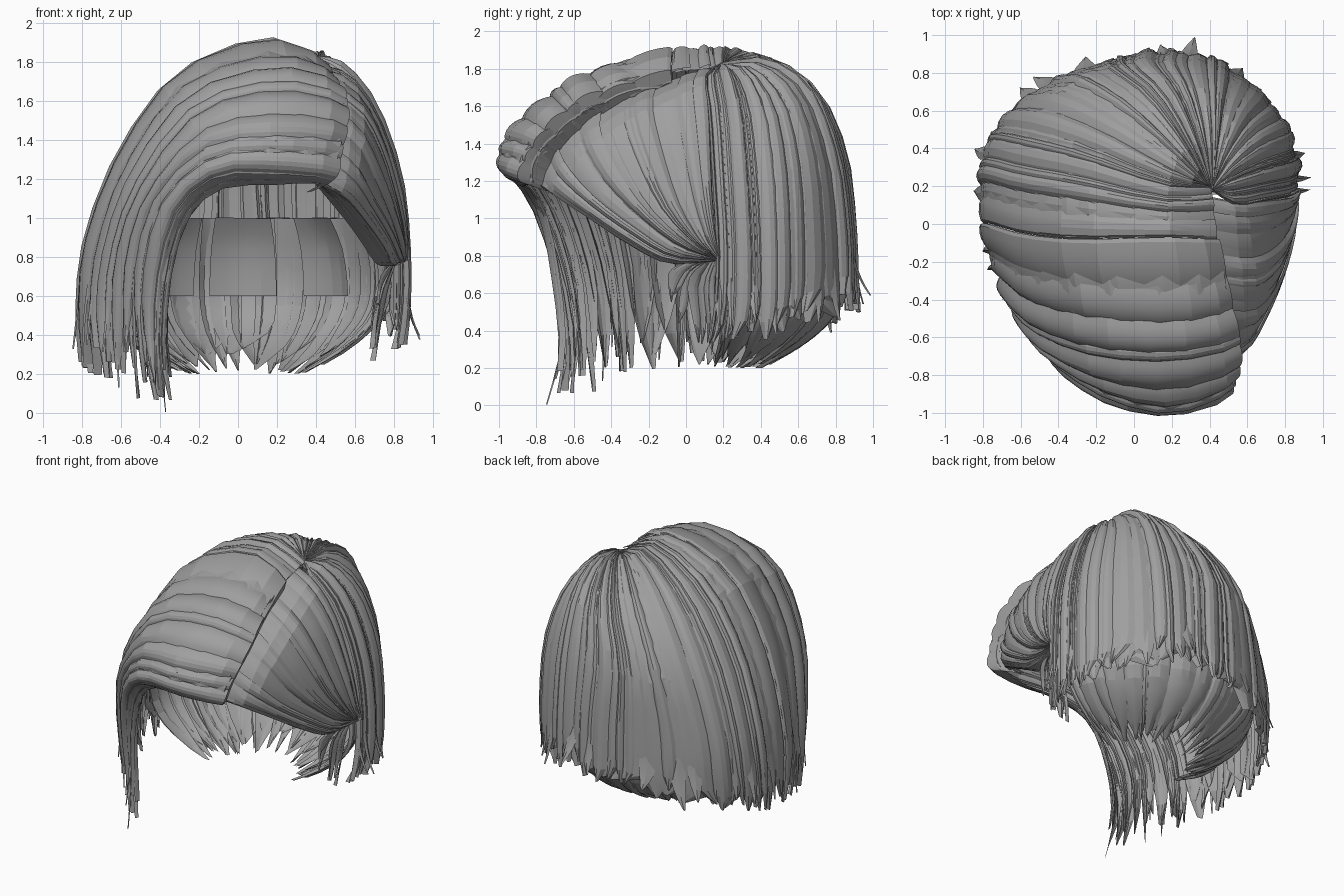
import bpy, math, random
from mathutils import Vector

random.seed(11)
if "Cube" in bpy.data.objects:
    bpy.data.objects.remove(bpy.data.objects["Cube"])

hair = bpy.data.materials.new("hair_grey")
hair.use_nodes = True
hair.diffuse_color = (0.35, 0.35, 0.35, 1)
hair.node_tree.nodes["Principled BSDF"].inputs["Base Color"].default_value = hair.diffuse_color


def spline(points, t):
    """Catmull-Rom point at t in 0..1."""
    last = len(points) - 1
    s = min(max(t, 0), 1) * last
    i = min(int(s), last - 1)
    f = s - i
    b, c = points[i], points[i + 1]
    a = points[i - 1] if i else b * 2 - c
    d = points[i + 2] if i + 2 <= last else c * 2 - b
    return (b * 2 + (c - a) * f + (a * 2 - b * 5 + c * 4 - d) * f * f
            + (b * 3 - a - c * 3 + d) * f ** 3) / 2


def outward(p):
    n = Vector((p.x, p.y, max(p.z - 0.9, 0)))
    return n.normalized()


class Locks:
    """Collects arched ribbons that follow a sheet of guide curves."""
    def __init__(self, guides):
        self.guides = guides
        self.verts, self.faces = [], []

    def add(self, u, width, start=0, end=1, lift=0, bulge=0.02, flare=0, taper=0.3, tilt=0, rows=13, cols=4):
        base = len(self.verts)
        bend = random.uniform(-1, 1) * width * 0.4
        for r in range(rows + 1):
            t = r / rows
            v = start + (end - start) * t
            curves = [spline(g, v) for g in self.guides]
            fade = max(0, (t - 1 + taper) / taper) if taper else 0
            w = width * (1 - 0.88 * fade ** 1.6)
            for c in range(cols + 1):
                k = 2 * c / cols - 1
                p = spline(curves, u + k * w / 2 + bend * fade ** 2)
                rise = lift + bulge * (1 - k * k) * min(1, 0.35 + 3 * t) + tilt * k + flare * t * t
                self.verts.append(p + outward(p) * rise)
        for r in range(rows):
            for c in range(cols):
                a = base + r * (cols + 1) + c
                self.faces.append((a, a + 1, a + cols + 2, a + cols + 1))

    def fill(self, count, overlap=1.35, shortest=0.9, **shape):
        edges = [0]
        for i in range(count):
            edges.append(edges[-1] + random.uniform(0.4, 1.6))
        for a, b in zip(edges, edges[1:]):
            a, b = a / edges[-1], b / edges[-1]
            self.add((a + b) / 2, (b - a) * overlap, end=random.uniform(shortest, 1),
                     **{"lift": random.uniform(-0.014, 0.014),
                        "tilt": random.uniform(-0.016, 0.016), **shape})

    def build(self, name):
        mesh = bpy.data.meshes.new(name)
        mesh.from_pydata(self.verts, [], self.faces)
        mesh.materials.append(hair)
        obj = bpy.data.objects.new(name, mesh)
        bpy.context.collection.objects.link(obj)
        bpy.ops.object.select_all(action="DESELECT")
        obj.select_set(True)
        bpy.context.view_layer.objects.active = obj
        bpy.ops.object.shade_smooth_by_angle(angle=math.radians(15))


def curves(rows):
    return [[Vector(p) for p in row] for row in rows]


# Guides of the swept fringe, from its rolled front edge to the crown
fringe_guides = curves([
    [(.42, -.82, 1.18), (.2, -.87, 1.17), (-.08, -.83, 1.15), (-.25, -.75, 1), (-.34, -.7, .7), (-.36, -.67, .35), (-.31, -.71, 0)],
    [(.49, -.89, 1.21), (.2, -.97, 1.24), (-.1, -.93, 1.23), (-.32, -.8, 1.05), (-.42, -.68, .7), (-.43, -.62, .35), (-.39, -.65, .01)],
    [(.53, -.84, 1.38), (.2, -.97, 1.41), (-.15, -.89, 1.36), (-.42, -.72, 1.1), (-.52, -.6, .75), (-.52, -.55, .4), (-.49, -.52, .06)],
    [(.55, -.67, 1.56), (.2, -.75, 1.63), (-.2, -.72, 1.52), (-.49, -.6, 1.15), (-.61, -.48, .8), (-.63, -.42, .45), (-.6, -.4, .12)],
    [(.51, -.42, 1.7), (.2, -.48, 1.79), (-.25, -.45, 1.65), (-.55, -.38, 1.25), (-.69, -.28, .85), (-.73, -.25, .5), (-.7, -.25, .17)],
    [(.44, -.08, 1.79), (.15, -.07, 1.9), (-.3, -.08, 1.73), (-.59, -.05, 1.33), (-.76, 0, .9), (-.8, 0, .55), (-.77, 0, .2)],
])

# Guides of the back, fanning out of the crown
crown = Vector((.41, .18, 1.81))
back_guides = curves([
    [(.15, .18, 1.9), (-.28, .3, 1.72), (-.57, .36, 1.34), (-.74, .4, .9), (-.78, .38, .55), (-.77, .33, .27)],
    [(.2, .35, 1.87), (-.1, .57, 1.69), (-.35, .7, 1.34), (-.48, .7, .9), (-.51, .7, .6), (-.52, .68, .38)],
    [(.3, .43, 1.84), (.15, .69, 1.65), (0, .83, 1.33), (0, .87, .95), (0, .88, .7), (0, .89, .48)],
    [(.42, .42, 1.83), (.42, .65, 1.68), (.42, .79, 1.33), (.42, .84, .95), (.42, .85, .7), (.42, .85, .48)],
    [(.5, .35, 1.79), (.62, .5, 1.6), (.72, .57, 1.27), (.75, .59, .9), (.75, .59, .6), (.75, .57, .38)],
    [(.53, .22, 1.77), (.69, .27, 1.57), (.81, .3, 1.22), (.85, .32, .85), (.85, .32, .55), (.83, .3, .33)],
    [(.53, .1, 1.74), (.68, .12, 1.54), (.8, .14, 1.2), (.84, .16, .85), (.84, .15, .55), (.81, .12, .32)],
])
back_guides = [fringe_guides[-1]] + [[crown] + g for g in back_guides]

# Guides of the short side, gathered behind the ear
side_guides = curves([
    [(.38, .15, 1.79), (.55, .12, 1.72), (.7, .13, 1.5), (.81, .14, 1.16), (.84, .16, .9), (.85, .18, .79)],
    [(.38, -.13, 1.73), (.6, -.16, 1.62), (.73, -.12, 1.41), (.82, -.03, 1.1), (.85, .07, .9), (.85, .17, .78)],
    [(.41, -.38, 1.63), (.62, -.4, 1.49), (.73, -.32, 1.28), (.8, -.18, 1.05), (.84, 0, .88), (.84, .16, .78)],
    [(.43, -.62, 1.46), (.6, -.58, 1.33), (.69, -.45, 1.15), (.77, -.25, .98), (.82, -.05, .84), (.83, .16, .78)],
    [(.44, -.77, 1.19), (.56, -.68, 1.12), (.66, -.5, 1), (.75, -.3, .87), (.8, -.1, .77), (.82, .15, .77)],
    [(.41, -.74, 1.18), (.48, -.6, 1.1), (.58, -.45, .98), (.66, -.3, .87), (.74, -.1, .76), (.81, .12, .77)],
])

# Swept fringe: broad outer locks with a tucked-under lip, plus finer tips below
lipped = [[g[0] - outward(g[0]) * 0.16] + g for g in fringe_guides]
fringe = Locks(lipped)
fringe.fill(10, overlap=1.25, bulge=0.032, taper=0.2, cols=6, shortest=0.9, rows=15)
fringe.fill(15, overlap=1.5, lift=-0.01, shortest=0.9, taper=0.22)
fringe.build("swept_fringe")

# Back: fine outer locks, plus lining
back = Locks(back_guides)
back.fill(34, taper=0.12, bulge=0.024)
back.fill(24, overlap=1.6, lift=-0.01, shortest=0.92, taper=0.1)
back.build("back_hair")

# Short side swept behind the ear
side = Locks(side_guides)
side.fill(13, taper=0, shortest=1, bulge=0.022)
side.fill(8, overlap=1.5, taper=0, shortest=1, lift=-0.01)
side.build("gathered_side")

# Ends of the gathered hair hanging below the ear
ear_guides = curves([
    [(.81, .15, .8), (.77, -.02, .76), (.72, -.1, .7), (.7, -.12, .58)],
    [(.81, .15, .8), (.74, .07, .65), (.7, .08, .45), (.68, .06, .26)],
    [(.82, .18, .8), (.78, .16, .65), (.74, .17, .45), (.7, .17, .22)],
])
ear = Locks(ear_guides)
ear.fill(7, shortest=0.75, taper=0.5, bulge=0.01, rows=7)
ear.build("ear_ends")


def ring(angles, profile):
    """Guides around the head; each profile row is (scale, height)."""
    return [[Vector((.03 + .8 * s * math.cos(a), .1 + .78 * s * math.sin(a), z))
             for s, z in profile] for a in (math.radians(d) for d in angles)]


# Nape layer curling inward below the back
nape = Locks(ring(range(8, 190, 18), [(.86, 1), (.93, .7), (.88, .5), (.68, .34), (.38, .2)]))
nape.fill(22, overlap=1.5, taper=0.35, rows=9, bulge=0.025)
nape.fill(15, overlap=1.6, taper=0.3, shortest=0.8, lift=-0.01, rows=9)
nape.build("nape_layer")

# Broad inner panels, leaning in at the top
panels = Locks(ring(range(20, 180, 20), [(.62, 1.0), (.7, .87), (.74, .72), (.75, .6)]))
for u in (0.16, 0.5, 0.8):
    panels.add(u, 0.24, taper=0, rows=5, tilt=random.uniform(-0.03, 0.03))
panels.build("inner_panels")

# Loose wisps flicking out at the ends
for name, guides, amount in (("fringe_wisps", lipped, 8), ("back_wisps", back_guides, 14)):
    wisps = Locks(guides)
    for i in range(amount):
        wisps.add((i + random.random()) / amount, 0.03, start=0.7, end=random.uniform(0.9, 1),
                  flare=random.uniform(0.03, 0.11), bulge=0.008, taper=0.6, rows=6, cols=2)
    wisps.build(name)
